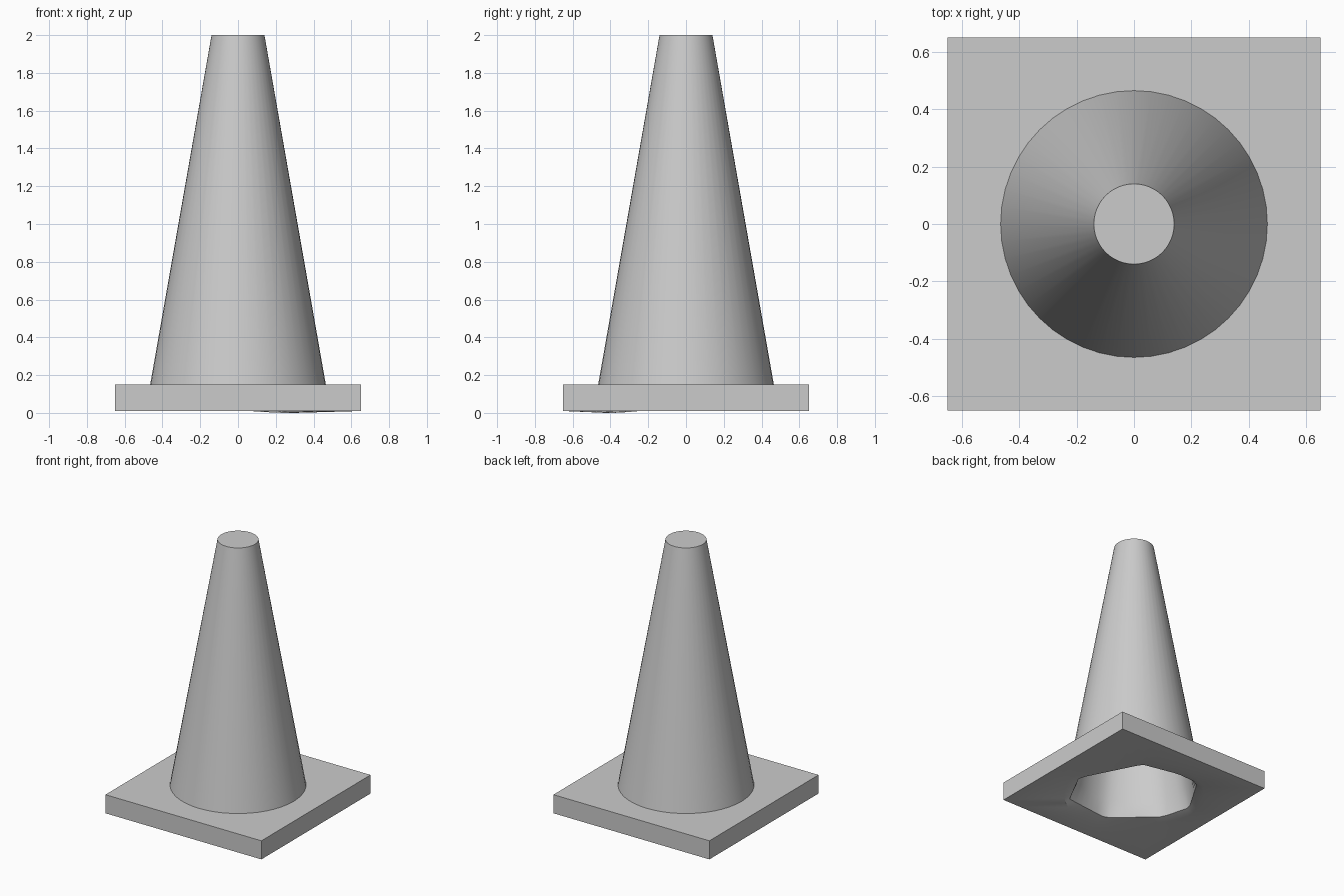
import bpy, bmesh, math
from mathutils import Vector

if "Cube" in bpy.data.objects:
    bpy.data.objects.remove(bpy.data.objects["Cube"], do_unlink=True)

SEGMENTS = 48
HALF_BASE = 0.65
BASE_BOTTOM, BASE_TOP, CONE_TOP = 0.01, 0.15, 2.0

grey = bpy.data.materials.new("plain_grey")
grey.use_nodes = True
grey.diffuse_color = (0.6, 0.6, 0.6, 1)
grey.node_tree.nodes["Principled BSDF"].inputs["Base Color"].default_value = grey.diffuse_color

directions = [Vector((math.cos(math.tau * i / SEGMENTS), math.sin(math.tau * i / SEGMENTS)))
              for i in range(SEGMENTS)]

# Irregular mouth of the hollow, counterclockwise
mouth = [Vector(p) for p in ((0.42, -0.10), (0.20, 0.33), (-0.08, 0.39), (-0.26, 0.38),
                             (-0.44, 0.08), (-0.38, -0.14), (-0.08, -0.41), (0.28, -0.37))]


def square(d):
    return HALF_BASE / max(abs(d.x), abs(d.y))


def mouth_radius(d):
    for p, q in zip(mouth, mouth[1:] + mouth[:1]):
        if p.cross(d) >= 0 and d.cross(q) >= 0:
            return p.cross(q) / d.cross(q - p)
    return 0.4


def ring(bm, radius, height):
    """One loop of points; radius and height may vary with direction."""
    loop = []
    for d in directions:
        r = radius(d) if callable(radius) else radius
        z = height(d) if callable(height) else height
        loop.append(bm.verts.new((d.x * r, d.y * r, z)))
    return loop


def build(name, rings, cap_start=False, cap_end=False):
    bm = bmesh.new()
    loops = [ring(bm, r, z) for r, z in rings]
    for low, high in zip(loops, loops[1:]):
        for i in range(SEGMENTS):
            j = (i + 1) % SEGMENTS
            bm.faces.new((low[i], low[j], high[j], high[i]))
    if cap_start:
        bm.faces.new(list(reversed(loops[0])))
    if cap_end:
        bm.faces.new(loops[-1])
    mesh = bpy.data.meshes.new(name)
    bm.to_mesh(mesh)
    bm.free()
    mesh.materials.append(grey)
    obj = bpy.data.objects.new(name, mesh)
    bpy.context.collection.objects.link(obj)
    bpy.ops.object.select_all(action='DESELECT')
    obj.select_set(True)
    bpy.context.view_layer.objects.active = obj
    bpy.ops.object.shade_smooth_by_angle(angle=math.radians(30))
    return obj


# Slight sag of the underside towards one corner
sag = Vector((0.56, -0.83)).normalized()


def underside(d):
    return BASE_BOTTOM * (1 - max(0, (d.dot(sag) - 0.9) / 0.1)) if d.dot(sag) < 0.995 else 0.0


# Hollow interior, underside, base edges and outer cone as one continuous skin
build("cone_with_base", [
    (0.11, CONE_TOP - 0.04),
    (0.40, BASE_TOP + 0.02),
    (mouth_radius, 0.03),
    (0.49, underside),
    (square, BASE_BOTTOM),
    (square, BASE_TOP),
    (0.465, BASE_TOP),
    (0.14, CONE_TOP),
], cap_start=True, cap_end=True)
